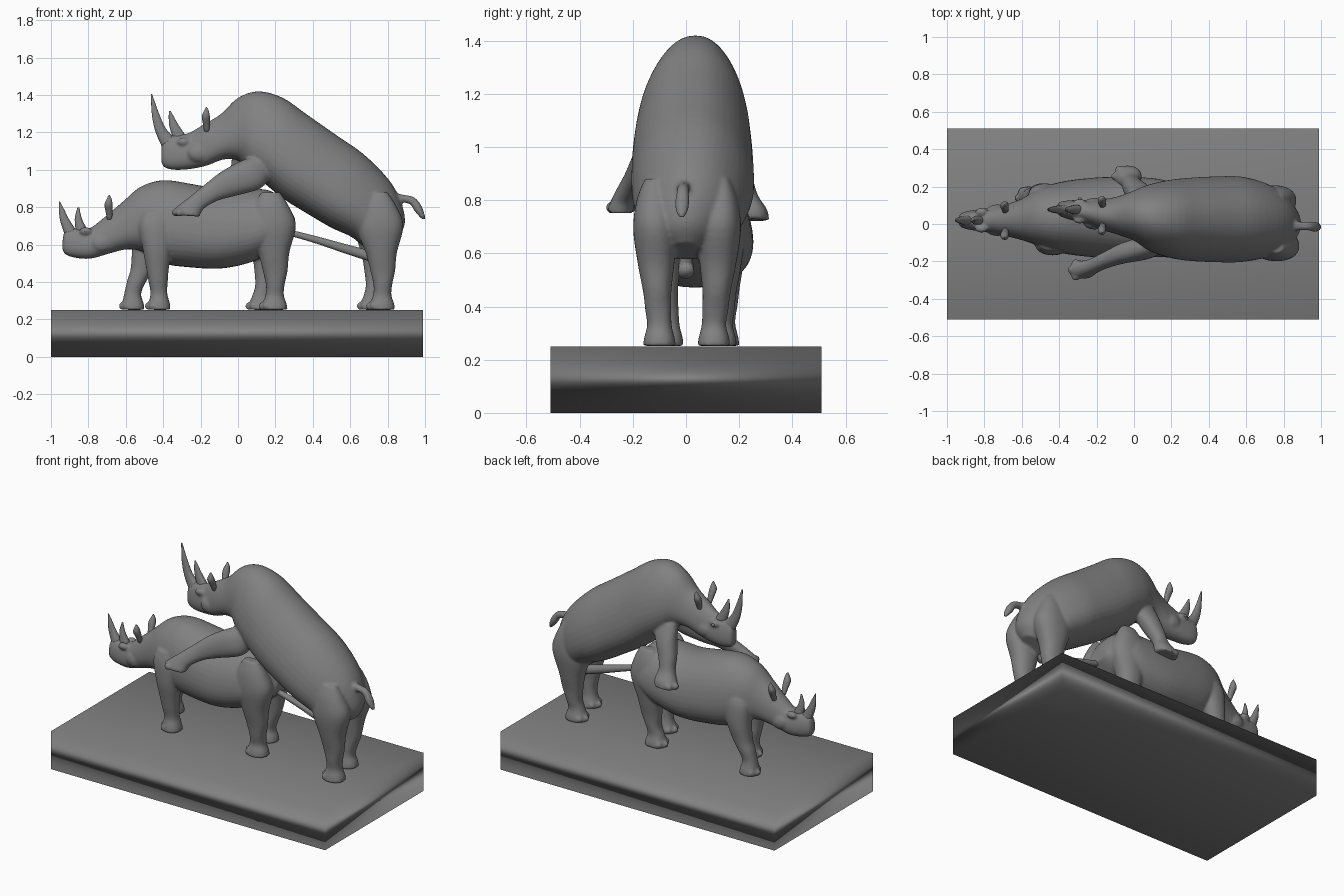
import bpy, bmesh, math
from mathutils import Matrix, Vector

stone = bpy.data.materials.new("dark_grey")
stone.diffuse_color = (0.22, 0.22, 0.22, 1)


def loft(bm, secs, n=28, sub=4, egg=0.0, power=0.9):
    """Skin oval rings; each section is (xa, za, xb, zb, y, half_width)."""
    P = [Vector(s) for s in secs]
    path = []
    for i in range(len(P) - 1):
        a, b, c, d = P[max(i - 1, 0)], P[i], P[i + 1], P[min(i + 2, len(P) - 1)]
        for k in range(sub):
            t = k / sub
            path.append(0.5 * (2 * b + (c - a) * t + (2 * a - 5 * b + 4 * c - d) * t * t
                               + (3 * b - a - 3 * c + d) * t ** 3))
    path.append(P[-1])

    def bulge(v):
        return math.copysign(abs(v) ** power, v)
    rings = []
    for xa, za, xb, zb, y, w in path:
        ring = []
        for j in range(n):
            t = 2 * math.pi * j / n
            s, c = bulge(math.sin(t)), bulge(math.cos(t))
            ring.append(bm.verts.new(((xa + xb) / 2 + (xa - xb) / 2 * s,
                                      y + w * c * (1 - egg * s),
                                      (za + zb) / 2 + (za - zb) / 2 * s)))
        rings.append(ring)
    for r, q in zip(rings, rings[1:]):
        for j in range(n):
            bm.faces.new((r[j], r[(j + 1) % n], q[(j + 1) % n], q[j]))
    bm.faces.new(rings[0])
    bm.faces.new(rings[-1])


def ball(bm, loc, size):
    bmesh.ops.create_uvsphere(bm, u_segments=16, v_segments=10, radius=1,
                              matrix=Matrix.Translation(loc) @ Matrix.Diagonal((*size, 1)))


def finish(bm, name, fuse=False):
    bmesh.ops.recalc_face_normals(bm, faces=bm.faces)
    me = bpy.data.meshes.new(name)
    bm.to_mesh(me)
    bm.free()
    me.materials.append(stone)
    for p in me.polygons:
        p.use_smooth = True
    ob = bpy.data.objects.new(name, me)
    bpy.context.collection.objects.link(ob)
    if fuse:
        m = ob.modifiers.new("fuse", 'REMESH')
        m.mode, m.voxel_size, m.use_smooth_shade = 'VOXEL', 0.008, True
        s = ob.modifiers.new("soften", 'SMOOTH')
        s.factor, s.iterations = 0.5, 5
    return ob


def leg(bm, secs, y, dx=0.0, slide=0.0, lean=0.0):
    """Leg standing on the plinth; slide moves the foot, lean moves the top sideways."""
    out = []
    for i, (xa, za, xb, zb, w) in enumerate(secs):
        f = min(1, i / (len(secs) - 3))
        o = dx + slide * f
        out.append((xa + o, za, xb + o, zb, y + lean * (1 - f), w))
    loft(bm, out)
    toes(bm, out[-1][0] + 0.012, y, 0.272)


def toes(bm, x, y, z):
    for k in (-1, 0, 1):
        ball(bm, (x + 0.022 * abs(k), y + 0.038 * k, z), (0.024, 0.019, 0.021))


def head_parts(name, y, horns, ear, ear_y, eye):
    for i, h in enumerate(horns):
        bm = bmesh.new()
        loft(bm, [(*s[:4], y, s[4]) for s in h], n=16)
        finish(bm, f"{name}_horn_{i + 1}")
    bm = bmesh.new()
    x, z = ear
    for s in (-1, 1):
        loft(bm, [(x - 0.010, z - 0.03, x + 0.016, z - 0.03, ear_y + s * 0.048, 0.014),
                  (x - 0.018, z + 0.01, x + 0.02, z + 0.01, ear_y + s * 0.064, 0.018),
                  (x - 0.024, z + 0.05, x + 0.02, z + 0.05, ear_y + s * 0.08, 0.022),
                  (x - 0.012, z + 0.08, x + 0.014, z + 0.08, ear_y + s * 0.086, 0.013),
                  (x - 0.002, z + 0.10, x + 0.004, z + 0.10, ear_y + s * 0.088, 0.003)], n=14)
    finish(bm, f"{name}_ears")
    bm = bmesh.new()
    for s in (-1, 1):
        ball(bm, (eye[0], y + s * 0.058, eye[1]), (0.010, 0.009, 0.009))
    finish(bm, f"{name}_eyes")


# Plinth
bpy.ops.mesh.primitive_cube_add(size=1, location=(-0.005, 0, 0.125))
plinth = bpy.context.object
plinth.name = "plinth"
plinth.scale = (1.99, 1.02, 0.25)
plinth.data.materials.append(stone)
bpy.ops.object.shade_smooth()

# Shared leg profiles: front point, back point, half width
hind = [(.70, .88, .80, .88, .03), (.655, .80, .85, .80, .065), (.64, .68, .885, .70, .082),
        (.685, .55, .85, .56, .068), (.71, .45, .84, .46, .053), (.725, .38, .825, .39, .049),
        (.722, .33, .82, .33, .046), (.705, .285, .835, .285, .057), (.695, .252, .84, .252, .062)]
fore = [(-.50, .78, -.37, .78, .03), (-.53, .70, -.345, .70, .06), (-.51, .58, -.355, .58, .068),
        (-.49, .47, -.37, .47, .056), (-.48, .41, -.375, .41, .052),
        (-.468, .34, -.378, .34, .045), (-.48, .285, -.364, .285, .057),
        (-.487, .252, -.36, .252, .061)]

# Standing animal
bm = bmesh.new()
loft(bm, [(-.938, .62, -.938, .575, .02, .018), (-.925, .675, -.925, .55, .02, .036),
          (-.88, .688, -.88, .532, .02, .05), (-.80, .685, -.79, .525, .02, .062),
          (-.71, .75, -.68, .555, .02, .082), (-.61, .835, -.59, .575, .025, .11),
          (-.52, .91, -.5, .56, .035, .15), (-.40, .945, -.4, .50, .035, .185),
          (-.25, .925, -.27, .48, .035, .205), (-.08, .895, -.1, .472, .035, .215),
          (.07, .90, .05, .50, .035, .21), (.18, .885, .16, .55, .03, .20),
          (.26, .82, .24, .60, .03, .16), (.305, .74, .305, .66, .03, .07)], n=40, egg=0.15)
for s in (-1, 1):
    ball(bm, (-.815, .02 + s * .045, .672), (.035, .022, .022))
    ball(bm, (-.73, .02 + s * .05, .61), (.06, .035, .05))
leg(bm, hind, -.07, dx=-.575, lean=-.04)
leg(bm, hind, .13, dx=-.575, slide=-.07, lean=.02)
leg(bm, fore, -.08, lean=-.03)
leg(bm, fore, .14, slide=-.14, lean=.015)
finish(bm, "lower_animal_body", fuse=True)
head_parts("lower_animal", .02,
           [[(-.925, .65, -.86, .67, .028), (-.95, .725, -.903, .735, .018),
             (-.957, .78, -.928, .785, .011), (-.958, .83, -.952, .83, .003)],
            [(-.865, .66, -.80, .67, .026), (-.873, .735, -.835, .74, .015),
             (-.858, .80, -.848, .80, .003)]],
           (-.69, .765), .018, (-.815, .672))

# Rearing animal
bm = bmesh.new()
loft(bm, [(-.41, 1.10, -.41, 1.045, .08, .018), (-.40, 1.165, -.395, 1.015, .08, .036),
          (-.35, 1.185, -.34, 1.0, .075, .05), (-.27, 1.195, -.25, 1.005, .065, .062),
          (-.18, 1.245, -.16, 1.025, .05, .08), (-.09, 1.30, -.08, 1.055, .045, .1),
          (0, 1.385, 0, 1.05, .045, .13), (.11, 1.42, .06, .99, .035, .17),
          (.24, 1.385, .15, .92, .028, .2), (.37, 1.295, .25, .84, .025, .215),
          (.52, 1.19, .38, .76, .025, .222), (.67, 1.085, .5, .69, .025, .222),
          (.80, .955, .60, .645, .02, .20), (.868, .84, .66, .60, .01, .17),
          (.893, .72, .69, .58, 0, .12), (.86, .64, .72, .58, 0, .06)], n=40, egg=0.22)
for s in (-1, 1):
    ball(bm, (-.29, .068 + s * .045, 1.15), (.035, .022, .022))
    ball(bm, (-.21, .055 + s * .05, 1.09), (.06, .035, .05))
leg(bm, hind, -.10, lean=-.025)
leg(bm, hind, .105, slide=-.05, lean=.03)
# Gripping forelegs
loft(bm, [(.11, 1.08, .17, .96, -.10, .05), (.02, 1.05, .12, .90, -.125, .062),
          (-.09, .99, -.02, .86, -.155, .056), (-.18, .92, -.11, .835, -.19, .045),
          (-.26, .855, -.18, .795, -.225, .041), (-.335, .795, -.20, .765, -.243, .047),
          (-.35, .76, -.205, .75, -.245, .05)])
toes(bm, -.333, -.245, .772)
loft(bm, [(-.03, 1.10, .14, 1.05, .13, .05), (-.04, 1.0, .09, .96, .165, .06),
          (-.06, .9, .05, .88, .195, .055), (-.07, .82, .03, .82, .225, .045),
          (-.10, .76, .04, .77, .25, .055), (-.11, .72, .04, .73, .255, .058)])
toes(bm, -.10, .255, .742)
# Tail with tuft
loft(bm, [(.80, .89, .80, .81, -.01, .035), (.88, .868, .87, .825, -.01, .024),
          (.94, .855, .92, .815, -.012, .022), (.98, .81, .94, .785, -.014, .027),
          (1.0, .755, .965, .755, -.016, .022), (1.003, .735, .985, .735, -.016, .008)], n=16)
finish(bm, "upper_animal_body", fuse=True)
head_parts("upper_animal", .077,
           [[(-.405, 1.12, -.335, 1.17, .028), (-.44, 1.2, -.385, 1.22, .02),
             (-.46, 1.29, -.422, 1.30, .013), (-.466, 1.405, -.459, 1.405, .003)],
            [(-.345, 1.16, -.27, 1.17, .026), (-.368, 1.24, -.318, 1.24, .016),
             (-.37, 1.315, -.36, 1.315, .003)]],
           (-.17, 1.235), .045, (-.29, 1.148))

# Tapered strut between the two bodies
bm = bmesh.new()
loft(bm, [(.27, .682, .27, .65, 0, .016), (.42, .645, .42, .605, 0, .02),
          (.58, .602, .58, .55, 0, .026), (.74, .56, .72, .505, 0, .03)], n=18)
finish(bm, "connecting_strut")
